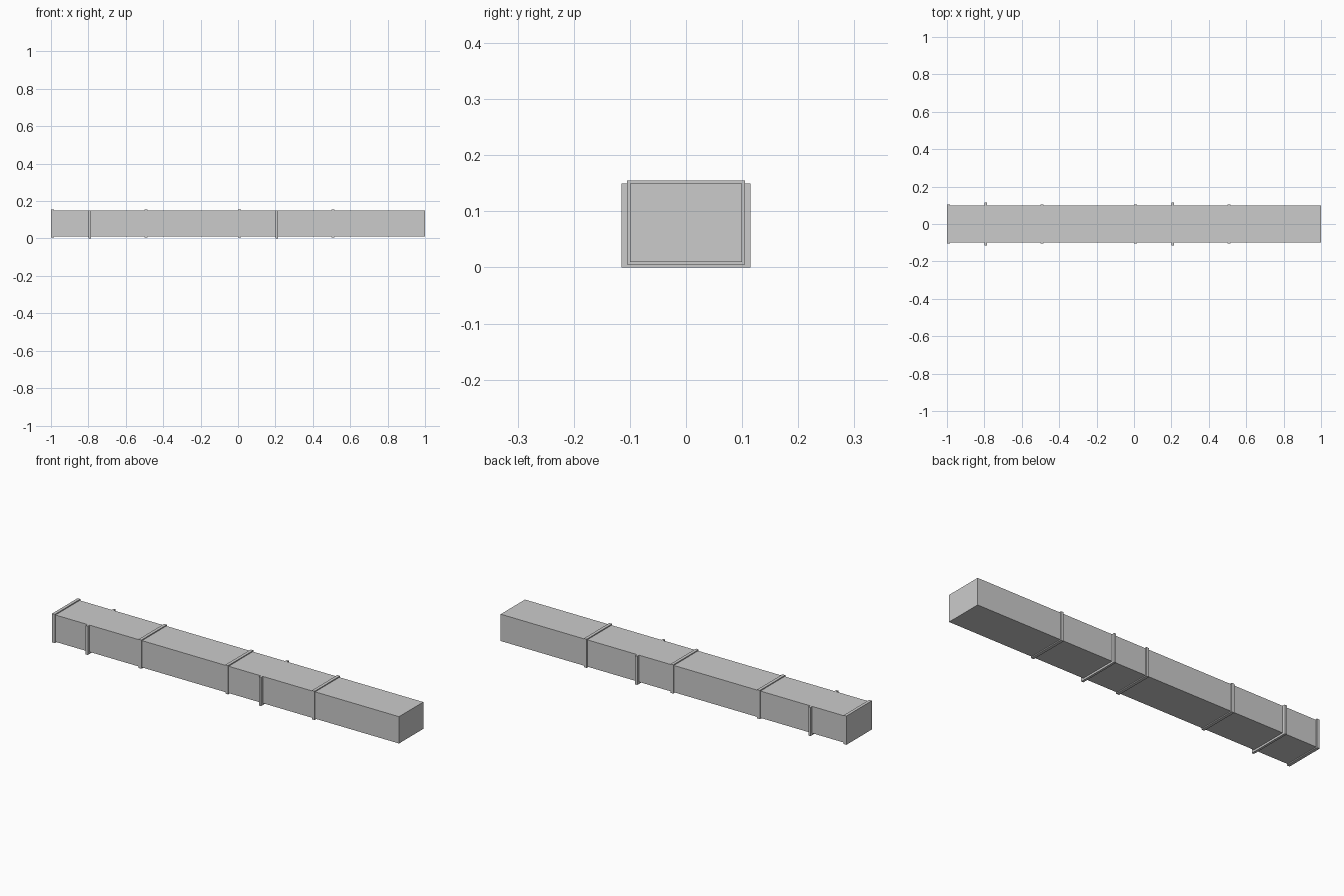
import bpy

if "Cube" in bpy.data.objects:
    bpy.data.objects.remove(bpy.data.objects["Cube"])

def box(name, x0, x1, y0, y1, z0, z1):
    bpy.ops.mesh.primitive_cube_add(size=1, location=((x0+x1)/2, (y0+y1)/2, (z0+z1)/2))
    ob = bpy.context.object
    ob.name = name
    ob.scale = (x1-x0, y1-y0, z1-z0)
    bpy.ops.object.transform_apply(location=False, rotation=False, scale=True)
    return ob

def extrude_profile(name, pts, x0, x1):
    # extrude a closed (y, z) outline along x
    n = len(pts)
    verts = [(x, y, z) for x in (x0, x1) for y, z in pts]
    faces = [tuple(reversed(range(n))), tuple(range(n, 2*n))]
    faces += [(i, (i+1) % n, n+(i+1) % n, n+i) for i in range(n)]
    me = bpy.data.meshes.new(name)
    me.from_pydata(verts, [], faces)
    ob = bpy.data.objects.new(name, me)
    bpy.context.collection.objects.link(ob)
    return ob

# Long rectangular duct
box("duct_body", -1, 1, -0.1, 0.1, 0.01, 0.15)

# Raised joint flange at the start of every section
for i in range(4):
    x = -1 + 0.5*i
    box(f"joint_flange_{i+1}", x, x+0.016, -0.105, 0.105, 0.005, 0.155)

# U-shaped support straps under the duct
u_shape = [(-0.115, 0), (0.115, 0), (0.115, 0.15), (0.1, 0.15),
           (0.1, 0.01), (-0.1, 0.01), (-0.1, 0.15), (-0.115, 0.15)]
for i, x in enumerate((-0.793, 0.207)):
    extrude_profile(f"support_strap_{i+1}", u_shape, x-0.006, x+0.006)
